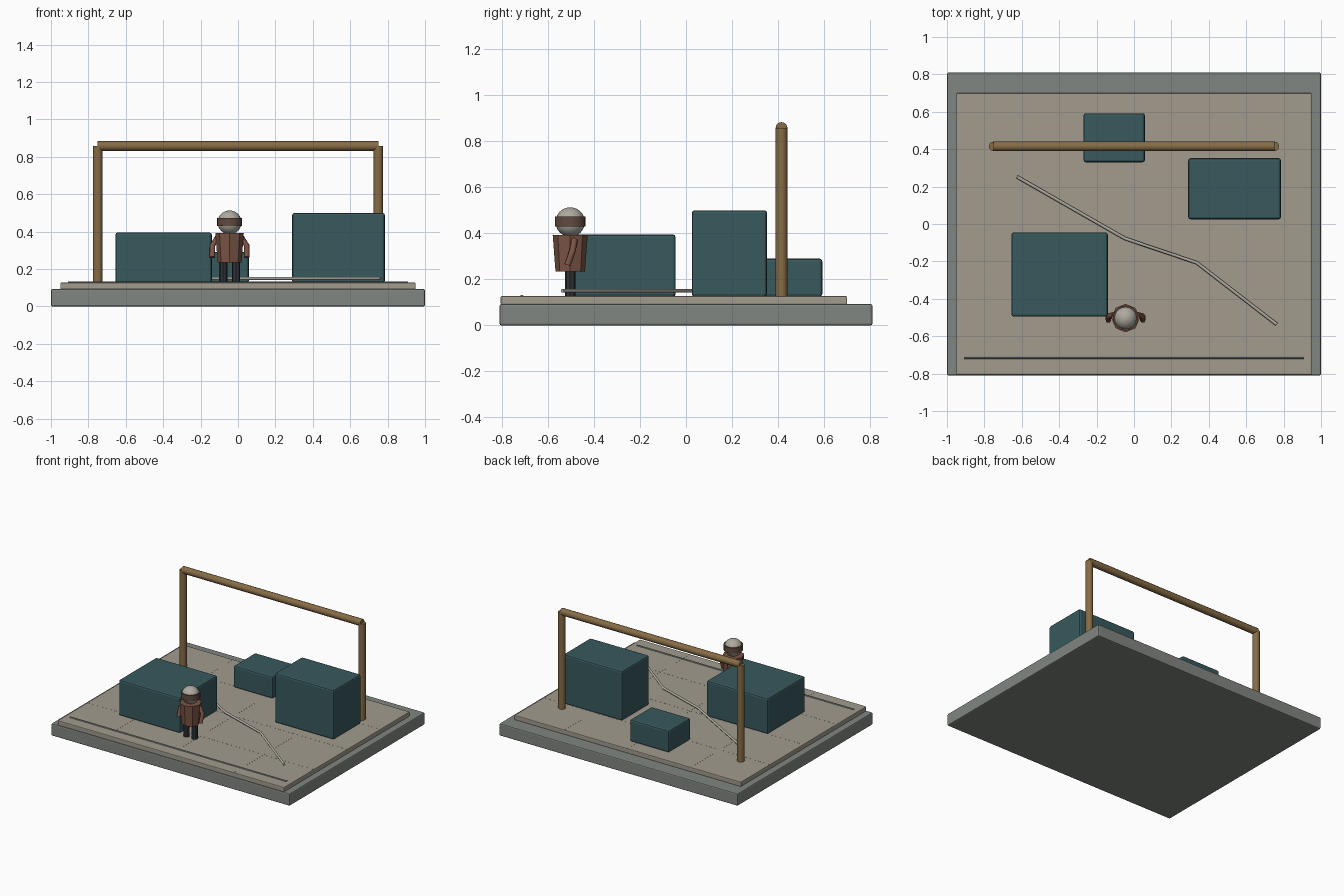
import bpy, math
from mathutils import Vector

if "Cube" in bpy.data.objects:
    bpy.data.objects.remove(bpy.data.objects["Cube"])


def mat(name, rgb):
    m = bpy.data.materials.new(name)
    m.diffuse_color = (*rgb, 1)
    m.use_nodes = True
    m.node_tree.nodes["Principled BSDF"].inputs["Base Color"].default_value = m.diffuse_color
    return m


STONE = mat("stone", (0.22, 0.24, 0.22))
PAVING = mat("paving", (0.36, 0.33, 0.27))
TEAL = mat("teal", (0.04, 0.10, 0.11))
WOOD = mat("wood", (0.24, 0.15, 0.06))
COAT = mat("coat", (0.20, 0.09, 0.06))
BAND = mat("brown_band", (0.12, 0.07, 0.05))
DARK = mat("dark", (0.03, 0.035, 0.04))
PALE = mat("pale", (0.42, 0.40, 0.35))


def finish(ob, name, m):
    ob.name = name
    ob.data.materials.append(m)
    return ob


def box(name, lo, hi, m, bevel=0.0):
    lo, hi = Vector(lo), Vector(hi)
    bpy.ops.mesh.primitive_cube_add(size=1, location=(lo + hi) / 2)
    ob = finish(bpy.context.object, name, m)
    ob.scale = hi - lo
    bpy.ops.object.transform_apply(location=False, rotation=False, scale=True)
    if bevel:
        b = ob.modifiers.new("bevel", "BEVEL")
        b.width, b.segments = bevel, 2
    return ob


def rod(name, a, b, r1, m, r2=None, sides=12, smooth=True):
    a, b = Vector(a), Vector(b)
    bpy.ops.mesh.primitive_cone_add(vertices=sides, radius1=r1, radius2=r1 if r2 is None else r2,
                                    depth=(b - a).length, location=(a + b) / 2)
    ob = finish(bpy.context.object, name, m)
    ob.rotation_euler = (b - a).to_track_quat("Z", "Y").to_euler()
    if smooth:
        bpy.ops.object.shade_smooth_by_angle(angle=math.radians(40))
    return ob


def tube(name, pts, r, m, res=1, kind="POLY"):
    cu = bpy.data.curves.new(name, "CURVE")
    cu.dimensions = "3D"
    cu.bevel_depth, cu.bevel_resolution, cu.use_fill_caps = r, res, True
    sp = cu.splines.new(kind)
    sp.points.add(len(pts) - 1)
    for p, co in zip(sp.points, pts):
        p.co = (*co, 1)
    if kind == "NURBS":
        sp.order_u, sp.use_endpoint_u, sp.resolution_u = 3, True, 4
    ob = bpy.data.objects.new(name, cu)
    bpy.context.collection.objects.link(ob)
    return finish(ob, name, m)


TOP = 0.127

# stone base and paved deck
box("base", (-1, -0.81, 0), (1, 0.81, 0.093), STONE, 0.008)
box("deck", (-0.95, -0.805, 0.09), (0.95, 0.70, TOP), PAVING, 0.005)

# paving joints, almost flush with the deck
for i, x in enumerate((-0.53, 0, 0.53)):
    box(f"joint_long_{i}", (x - 0.002, -0.80, TOP - 0.004), (x + 0.002, 0.695, TOP + 0.0005), PAVING)
for i, y in enumerate((-0.45, -0.05, 0.35)):
    box(f"joint_cross_{i}", (-0.945, y - 0.002, TOP - 0.004), (0.945, y + 0.002, TOP + 0.0005), PAVING)

# blocks
box("left_block", (-0.655, -0.495, 0.125), (-0.14, -0.045, 0.395), TEAL, 0.012)
box("right_block", (0.29, 0.025, 0.125), (0.785, 0.352, 0.50), TEAL, 0.012)
box("back_block", (-0.27, 0.33, 0.125), (0.058, 0.592, 0.29), TEAL, 0.012)

# wooden gate frame
for side, x in (("left", -0.75), ("right", 0.75)):
    rod(f"{side}_post", (x, 0.415, 0.12), (x, 0.415, 0.857), 0.026, WOOD)
rod("crossbeam", (-0.752, 0.415, 0.857), (0.752, 0.415, 0.857), 0.026, WOOD)

# winding path line and front edge line
tube("path_line", [(-0.625, 0.252, 0.15), (-0.05, -0.077, 0.15),
                   (0.335, -0.207, 0.15), (0.763, -0.537, 0.15)], 0.009, PALE)
rod("front_edge_line", (-0.91, -0.713, 0.124), (0.91, -0.713, 0.124), 0.009, STONE, sides=8)

# figure
X, Y = -0.045, -0.503
rod("torso", (X, Y, 0.235), (X, Y, 0.392), 0.064, COAT, 0.076, sides=8, smooth=False)
bpy.ops.mesh.primitive_uv_sphere_add(segments=20, ring_count=12, radius=0.064, location=(X, Y, 0.449))
finish(bpy.context.object, "head", PALE)
bpy.ops.object.shade_smooth_by_angle(angle=math.radians(40))
rod("head_band", (X, Y, 0.43), (X, Y, 0.473), 0.067, BAND, sides=20)
for side, s in (("left", -1), ("right", 1)):
    rod(f"{side}_leg", (X + s * 0.034, Y, 0.122), (X + s * 0.034, Y, 0.245), 0.022, DARK, sides=8)
    tube(f"{side}_arm", [(X + s * 0.062, Y + 0.018, 0.372), (X + s * 0.092, Y + 0.01, 0.325),
                         (X + s * 0.092, Y - 0.012, 0.262)], 0.015, COAT)
